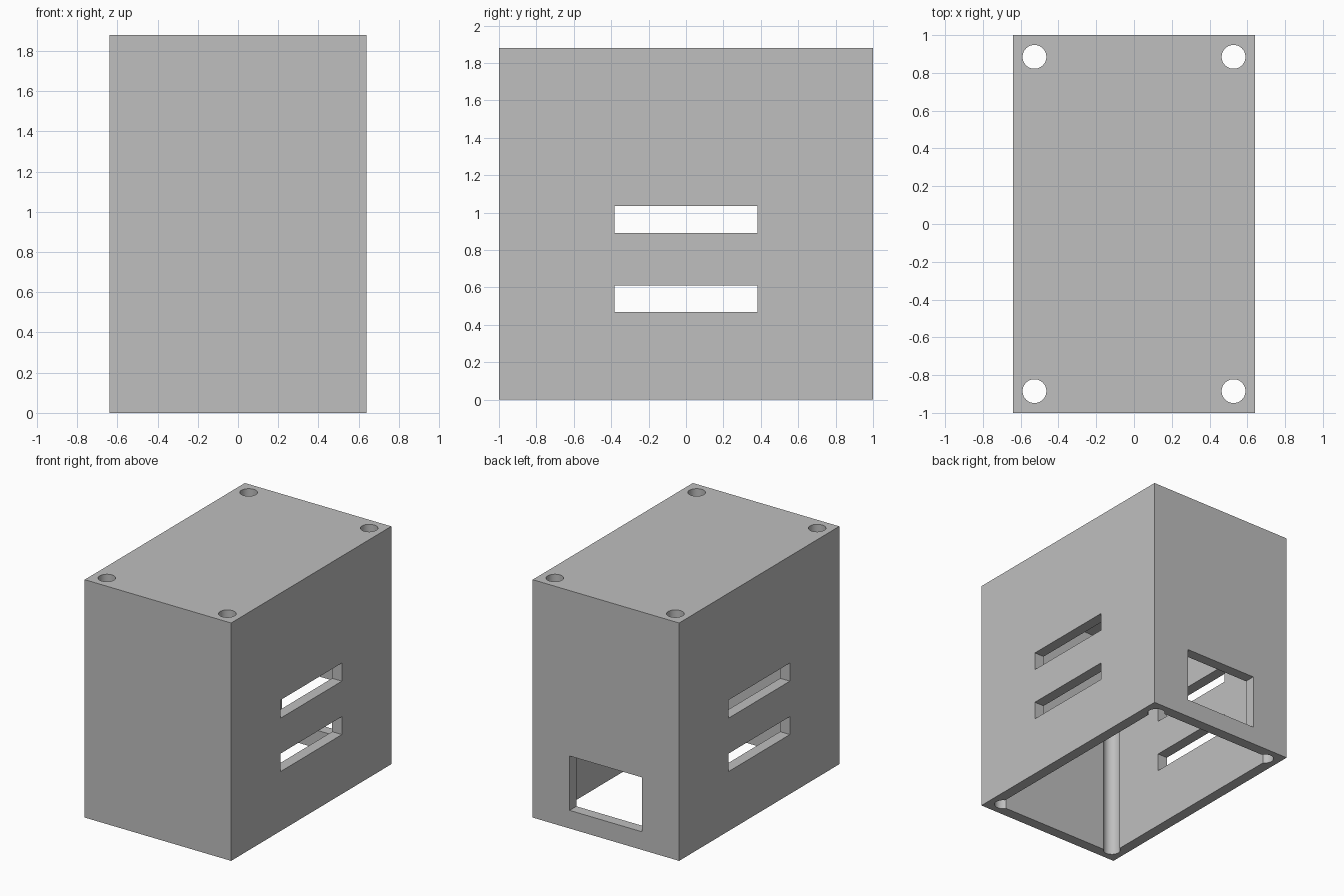
import bpy
import math

if "Cube" in bpy.data.objects:
    bpy.data.objects.remove(bpy.data.objects["Cube"], do_unlink=True)

WIDTH, DEPTH, HEIGHT, WALL = 1.28, 2.0, 1.88, 0.085
OVER = 0.2  # how far cutters reach past a surface


def block(name, low, high):
    """Box between two opposite corners."""
    bpy.ops.mesh.primitive_cube_add(size=1)
    ob = bpy.context.object
    ob.name = name
    ob.location = [(a + b) / 2 for a, b in zip(low, high)]
    ob.scale = [b - a for a, b in zip(low, high)]
    bpy.ops.object.transform_apply(location=True, rotation=False, scale=True)
    return ob


def cut(target, cutter):
    """Subtract the cutter, then discard it."""
    cutter.hide_render = True
    mod = target.modifiers.new(cutter.name, "BOOLEAN")
    mod.operation = "DIFFERENCE"
    mod.solver = "EXACT"
    mod.object = cutter
    bpy.context.view_layer.objects.active = target
    bpy.ops.object.modifier_apply(modifier=mod.name)
    bpy.data.objects.remove(cutter, do_unlink=True)


grey = bpy.data.materials.new("plain grey")
grey.use_nodes = True
colour = (0.52, 0.52, 0.52, 1)
grey.diffuse_color = colour
grey.node_tree.nodes["Principled BSDF"].inputs["Base Color"].default_value = colour

# Outer shell, open underneath
hx, hy = WIDTH / 2, DEPTH / 2
case = block("enclosure", (-hx, -hy, 0), (hx, hy, HEIGHT))
case.data.materials.append(grey)
cut(case, block("cavity", (WALL - hx, WALL - hy, -OVER), (hx - WALL, hy - WALL, HEIGHT - WALL)))

# Vent slots through both side walls
for low, high in ((0.47, 0.612), (0.892, 1.035)):
    cut(case, block("vent_slot", (-hx - OVER, -0.383, low), (hx + OVER, 0.383, high)))

# Connector opening in the back wall
cut(case, block("back_opening", (-0.317, hy - WALL - OVER, 0.143), (0.317, hy + OVER, 0.573)))

# Screw holes through the top, grooving the inner corners
for sx in (-1, 1):
    for sy in (-1, 1):
        bpy.ops.mesh.primitive_cylinder_add(
            vertices=48, radius=0.063, depth=HEIGHT + 2 * OVER,
            location=(sx * 0.527, sy * 0.885, HEIGHT / 2))
        hole = bpy.context.object
        hole.name = "screw_hole"
        cut(case, hole)

bpy.ops.object.select_all(action="DESELECT")
case.select_set(True)
bpy.context.view_layer.objects.active = case
bpy.ops.object.shade_smooth_by_angle(angle=math.radians(30))
